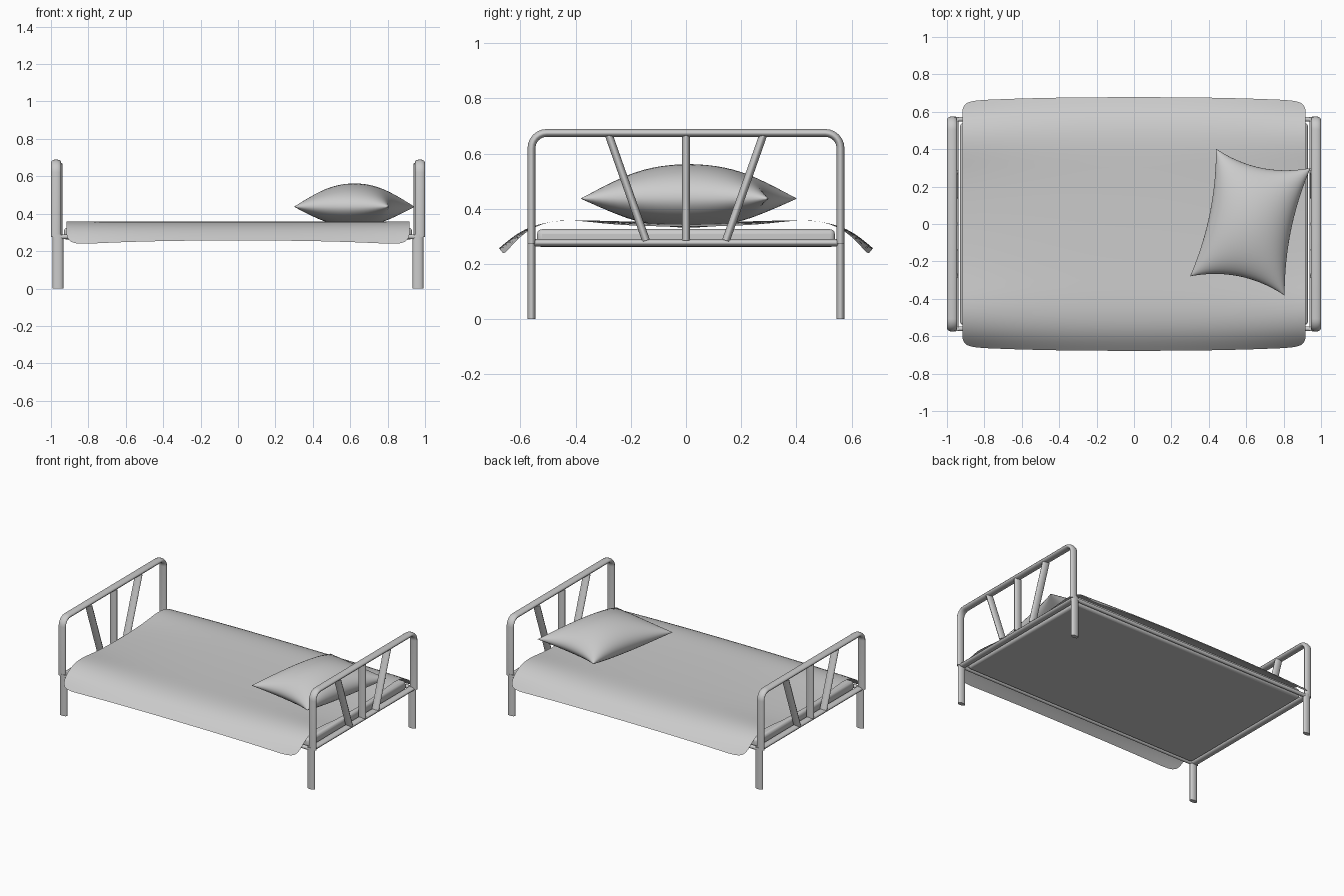
import bpy, bmesh, math
from mathutils import Matrix

if "Cube" in bpy.data.objects:
    bpy.data.objects.remove(bpy.data.objects["Cube"])

FLAT = 1.83  # tubes are oval: wider along x than along y


def shade(obj, angle=40):
    bpy.ops.object.select_all(action='DESELECT')
    obj.select_set(True)
    bpy.context.view_layer.objects.active = obj
    bpy.ops.object.shade_smooth_by_angle(angle=math.radians(angle))


def tube(name, pts, x, r=0.015, flat=FLAT):
    """Oval tube along (y, z) points in the plane x."""
    cu = bpy.data.curves.new(name, 'CURVE')
    cu.dimensions = '3D'
    cu.bevel_depth = r
    cu.bevel_resolution = 3
    cu.use_fill_caps = True
    sp = cu.splines.new('POLY')
    sp.points.add(len(pts) - 1)
    for p, (y, z) in zip(sp.points, pts):
        p.co = (0, y, z, 1)
    obj = bpy.data.objects.new(name, cu)
    bpy.context.collection.objects.link(obj)
    obj.location.x = x
    obj.scale.x = flat
    bpy.ops.object.select_all(action='DESELECT')
    obj.select_set(True)
    bpy.context.view_layer.objects.active = obj
    bpy.ops.object.convert(target='MESH')
    shade(bpy.context.object)


def mesh_object(name, bm):
    bmesh.ops.recalc_face_normals(bm, faces=bm.faces)
    me = bpy.data.meshes.new(name)
    bm.to_mesh(me)
    bm.free()
    obj = bpy.data.objects.new(name, me)
    bpy.context.collection.objects.link(obj)
    return obj


# Head and foot frames
Y, TOP, R = 0.56, 0.675, 0.055
arc = [(Y - R + R * math.cos(a), TOP - R + R * math.sin(a))
       for a in (math.radians(15 * i) for i in range(7))]
hoop = [(Y, 0.275)] + arc + [(-y, z) for y, z in reversed(arc)] + [(-Y, 0.275)]
for s, end in ((-1, 'foot'), (1, 'head')):
    tube(end + '_hoop', hoop, s * 0.9725)
    tube(end + '_rail', [(-Y, 0.277), (Y, 0.277)], s * 0.9625, 0.0135)
    for k in (-1, 0, 1):
        tube(end + '_bar', [(k * 0.28, 0.668), (k * 0.145, 0.285)], s * 0.966)
    for k in (-1, 1):
        tube(end + '_leg', [(k * Y, 0), (k * Y, 0.29)], s * 0.9625, 0.0155)

# Side rails
for k in (-1, 1):
    bpy.ops.mesh.primitive_cylinder_add(vertices=16, radius=0.013, depth=1.92,
                                        location=(0, k * Y, 0.277),
                                        rotation=(0, math.pi / 2, 0))
    bpy.context.object.name = 'side_rail'
    shade(bpy.context.object)

# Mattress
bpy.ops.mesh.primitive_cube_add(size=1, location=(0, 0, 0.2935))
mattress = bpy.context.object
mattress.name = 'mattress'
mattress.scale = (1.86, 1.08, 0.065)
bpy.ops.object.transform_apply(location=False, rotation=False, scale=True)
bev = mattress.modifiers.new('Bevel', 'BEVEL')
bev.width, bev.segments = 0.018, 3
shade(mattress)

# Blanket: cross-section blends from the middle to the sagging ends
mid = [(0, .352), (.15, .353), (.3, .356), (.46, .362), (.59, .333), (.678, .257)]
tip = [(0, .335), (.15, .337), (.3, .345), (.46, .368), (.585, .325), (.658, .233)]
bm = bmesh.new()
rows = []
for i in range(13):
    u = -1 + i / 6
    t = abs(u) ** 2.5
    half = [(a[0] * (1 - t) + b[0] * t, a[1] * (1 - t) + b[1] * t)
            for a, b in zip(mid, tip)]
    prof = [(-y, z) for y, z in reversed(half[1:])] + half
    rows.append([bm.verts.new((u * 0.918, y, z)) for y, z in prof])
for a, b in zip(rows, rows[1:]):
    for j in range(len(a) - 1):
        bm.faces.new((a[j], b[j], b[j + 1], a[j + 1]))
blanket = mesh_object('blanket', bm)
sub = blanket.modifiers.new('Subdivision', 'SUBSURF')
sub.levels = sub.render_levels = 2
shade(blanket, 60)

# Pillow: two puffed grids with pinched edges, welded along the seam
N = 28
bm = bmesh.new()
for side in (-1, 1):
    grid = []
    for i in range(N + 1):
        u = math.sin(math.pi / 2 * (-1 + 2 * i / N))
        row = []
        for j in range(N + 1):
            v = math.sin(math.pi / 2 * (-1 + 2 * j / N))
            x = 0.258 * u * (1 - 0.14 * (1 - v * v))
            y = 0.348 * v * (1 - 0.15 * (1 - u * u))
            puff = max(0, (1 - u * u) * (1 - v * v)) ** 0.5
            z = side * (0.125 if side > 0 else 0.105) * puff
            row.append(bm.verts.new((x, y, z)))
        grid.append(row)
    for i in range(N):
        for j in range(N):
            bm.faces.new((grid[i][j], grid[i + 1][j],
                          grid[i + 1][j + 1], grid[i][j + 1]))
bmesh.ops.remove_doubles(bm, verts=bm.verts, dist=0.0004)
bmesh.ops.transform(bm, verts=bm.verts, matrix=Matrix.Translation((0.622, 0.01, 0.437))
                    @ Matrix.Rotation(math.radians(-11.5), 4, 'Z'))
shade(mesh_object('pillow', bm), 60)
